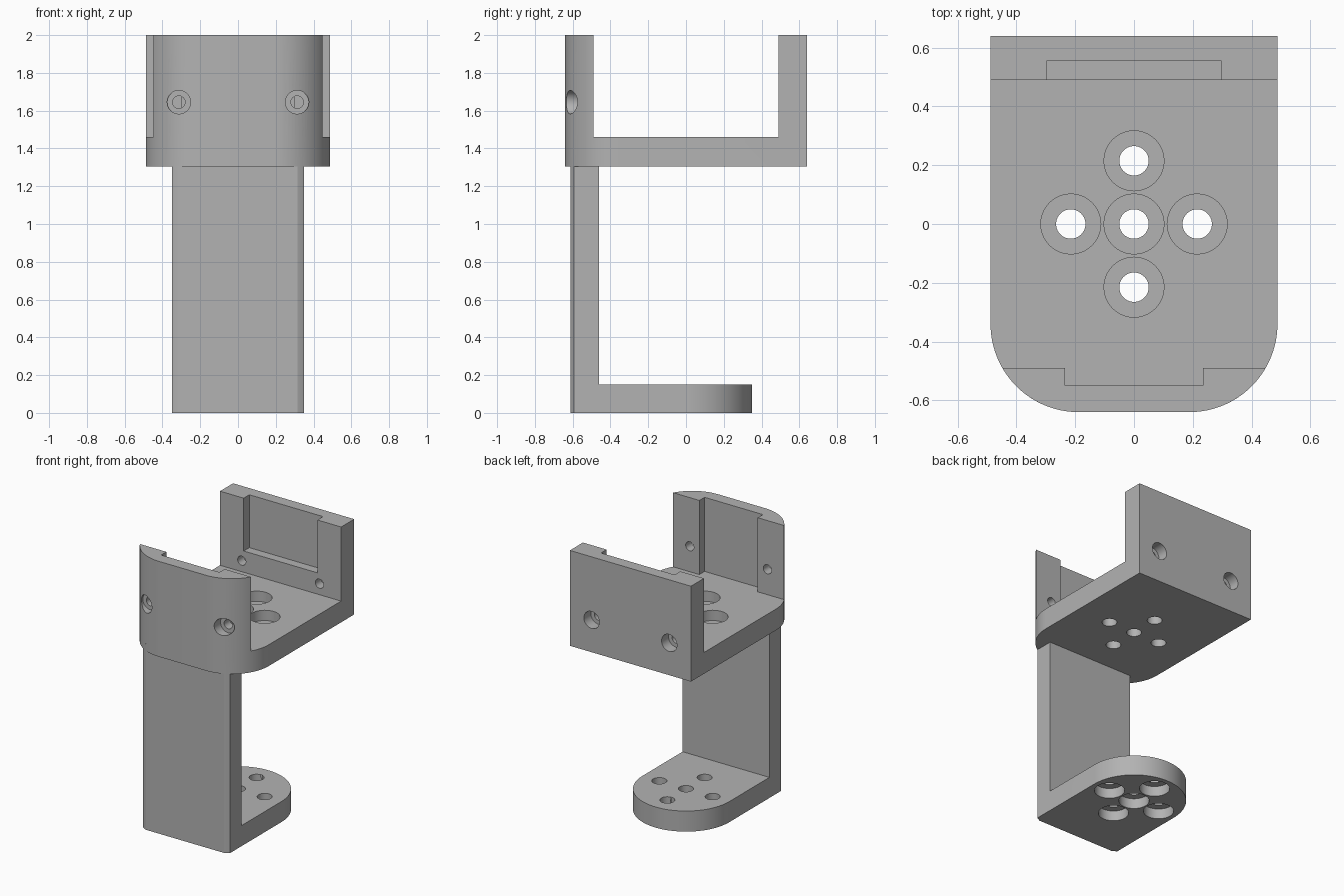
import bpy, bmesh, math
from mathutils import Matrix

if "Cube" in bpy.data.objects:
    bpy.data.objects.remove(bpy.data.objects["Cube"])

grey = bpy.data.materials.new("matte_grey")
grey.diffuse_color = (0.45, 0.45, 0.45, 1)
grey.use_nodes = True
grey.node_tree.nodes["Principled BSDF"].inputs["Base Color"].default_value = grey.diffuse_color


def link(name, bm):
    bmesh.ops.recalc_face_normals(bm, faces=bm.faces)
    mesh = bpy.data.meshes.new(name)
    bm.to_mesh(mesh)
    bm.free()
    mesh.materials.append(grey)
    ob = bpy.data.objects.new(name, mesh)
    bpy.context.collection.objects.link(ob)
    return ob


def prism(name, outline, z0, z1):
    bm = bmesh.new()
    face = bm.faces.new([bm.verts.new((x, y, z0)) for x, y in outline])
    ext = bmesh.ops.extrude_face_region(bm, geom=[face])
    for v in ext["geom"]:
        if isinstance(v, bmesh.types.BMVert):
            v.co.z = z1
    return link(name, bm)


def box(name, x0, x1, y0, y1, z0, z1):
    return prism(name, [(x0, y0), (x1, y0), (x1, y1), (x0, y1)], z0, z1)


def cylinder(name, x, r, a, b, other, along):
    # along "z": other is y, runs z a..b; along "y": other is z, runs y a..b
    bm = bmesh.new()
    mid = (a + b) / 2
    if along == "z":
        m = Matrix.Translation((x, other, mid))
    else:
        m = Matrix.Translation((x, mid, other)) @ Matrix.Rotation(math.pi / 2, 4, "X")
    bmesh.ops.create_cone(bm, cap_ends=True, segments=40, radius1=r, radius2=r,
                          depth=b - a, matrix=m)
    return link(name, bm)


def boolean(ob, tool, op="DIFFERENCE"):
    tool.hide_render = True
    mod = ob.modifiers.new("bool", "BOOLEAN")
    mod.operation, mod.solver, mod.object = op, "EXACT", tool
    bpy.context.view_layer.objects.active = ob
    bpy.ops.object.modifier_apply(modifier=mod.name)
    bpy.data.objects.remove(tool, do_unlink=True)


def arc(cx, cy, r, a0, a1, n):
    return [(cx + r * math.cos(a0 + (a1 - a0) * i / n),
             cy + r * math.sin(a0 + (a1 - a0) * i / n)) for i in range(n + 1)]


def mirrored(half):
    return half + [(-x, y) for x, y in reversed(half) if abs(x) > 1e-6]


# Upper cradle: plate with rounded front corners, hollowed into a U
W, L, R, BOTTOM, FLOOR = 0.488, 0.64, 0.3, 1.305, 1.46
CX, CY = W - R, -L + R
cradle = prism("bracket", mirrored(arc(CX, CY, R, -math.pi / 2, 0, 24) + [(W, L)]), BOTTOM, 2)
boolean(cradle, box("channel", -1, 1, -0.49, 0.49, FLOOR, 2.2))
boolean(cradle, box("front_recess", -0.235, 0.235, -0.55, -0.4, FLOOR, 2.2))
boolean(cradle, box("back_recess", -0.297, 0.297, 0.4, 0.555, 1.615, 2.2))

# Lower arm: rounded foot and upright sharing one outline that follows the cradle corner
FRONT, HALF = -0.612, 0.35
a0 = math.asin((FRONT - CY) / R)
a1 = -math.acos((HALF - CX) / R)
arm = prism("arm", mirrored(arc(CX, CY, R, a0, a1, 5) + arc(0, 0, HALF, 0, math.pi / 2, 32)),
            0, BOTTOM + 0.05)
boolean(arm, box("arm_gap", -1, 1, -0.46, 1, 0.15, 2))
boolean(cradle, arm, "UNION")

# Cross of counterbored holes through the cradle floor and foot
for x, y in ((0, 0), (0.215, 0), (-0.215, 0), (0, 0.215), (0, -0.215)):
    boolean(cradle, cylinder("bolt_hole", x, 0.05, -0.1, 1.9, y, "z"))
    boolean(cradle, cylinder("cradle_counterbore", x, 0.102, FLOOR - 0.075, 1.9, y, "z"))
    boolean(cradle, cylinder("foot_counterbore", x, 0.102, -0.1, 0.075, y, "z"))

# Counterbored screw holes through the front and back walls
for x in (-0.313, 0.313):
    for s, z in ((-1, 1.645), (1, 1.54)):
        for r, inner in ((0.033, 0.4), (0.062, 0.56)):
            a, b = sorted((s * inner, s * 0.8))
            boolean(cradle, cylinder("screw_hole", x, r, a, b, z, "y"))

cradle.select_set(True)
bpy.context.view_layer.objects.active = cradle
bpy.ops.object.shade_smooth_by_angle(angle=math.radians(20))
